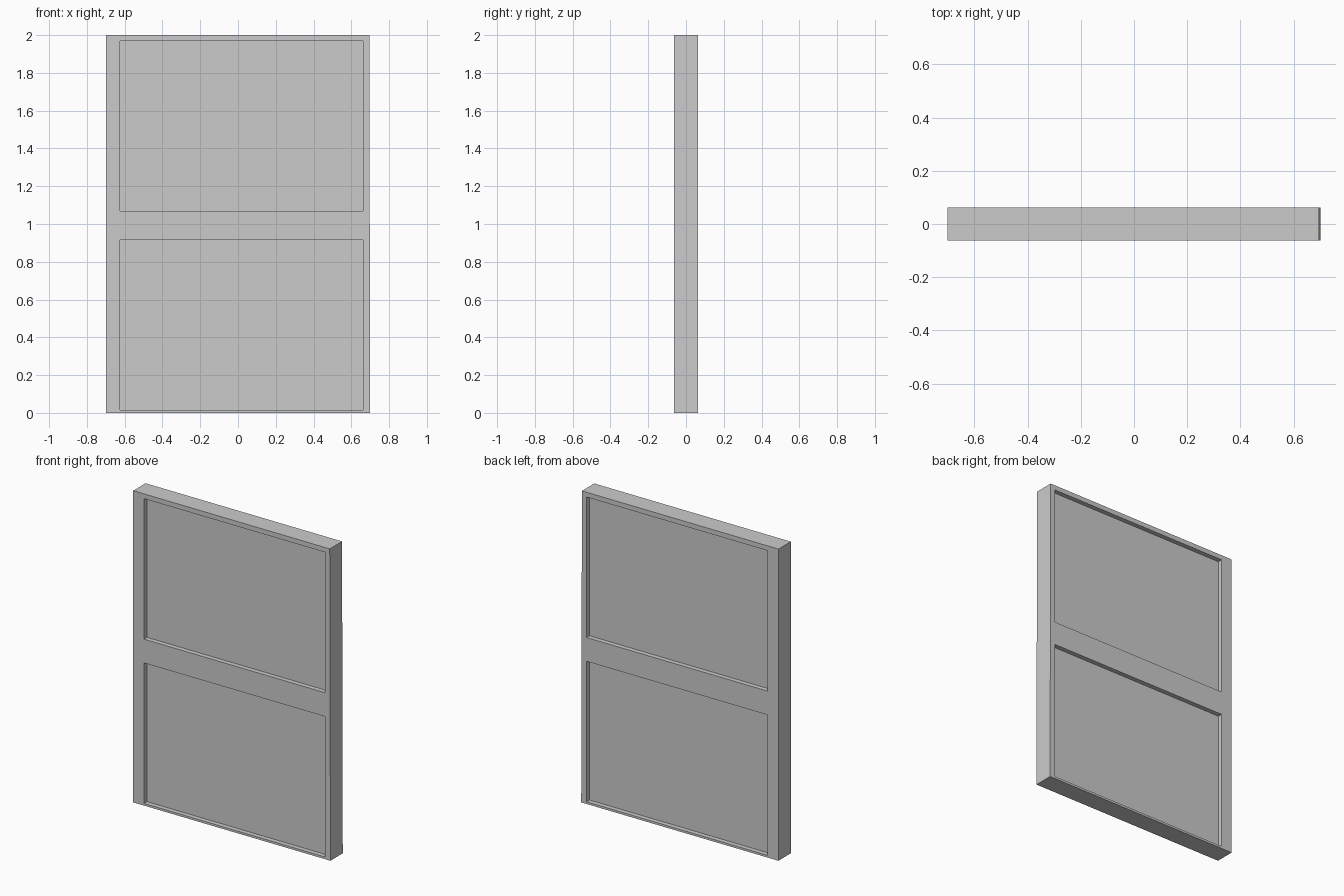
import bpy
import bmesh

if "Cube" in bpy.data.objects:
    bpy.data.objects.remove(bpy.data.objects["Cube"])

DEPTH = 0.125          # full thickness along y
RECESS = 0.03          # depth of each recessed field
X0, X1 = -0.624, 0.662
FIELDS = [(0.014, 0.915), (1.068, 1.969)]   # z ranges of lower and upper field


def prism(name, outline, y0, y1):
    """Extrude an x/z outline from y0 to y1."""
    bm = bmesh.new()
    face = bm.faces.new([bm.verts.new((x, y0, z)) for x, z in outline])
    ext = bmesh.ops.extrude_face_region(bm, geom=[face])
    verts = [g for g in ext["geom"] if isinstance(g, bmesh.types.BMVert)]
    bmesh.ops.translate(bm, verts=verts, vec=(0, y1 - y0, 0))
    bmesh.ops.recalc_face_normals(bm, faces=bm.faces)
    mesh = bpy.data.meshes.new(name)
    bm.to_mesh(mesh)
    bm.free()
    obj = bpy.data.objects.new(name, mesh)
    bpy.context.collection.objects.link(obj)
    return obj


# Slab, its right edge leaning in very slightly towards the top
half = DEPTH / 2
panel = prism("window_panel", [(-0.70, 0), (0.70, 0), (0.695, 2), (-0.70, 2)], -half, half)

# Recessed fields, cut into the front and the back
cutters = []
for z0, z1 in FIELDS:
    for y0, y1 in ((-half - 0.1, -half + RECESS), (half - RECESS, half + 0.1)):
        cutter = prism("field_cutter", [(X0, z0), (X1, z0), (X1, z1), (X0, z1)], y0, y1)
        cutter.hide_render = True
        cutters.append(cutter)
        mod = panel.modifiers.new("field", 'BOOLEAN')
        mod.operation = 'DIFFERENCE'
        mod.solver = 'EXACT'
        mod.object = cutter

# Apply the cuts and drop the helpers
bpy.context.view_layer.objects.active = panel
for mod in list(panel.modifiers):
    bpy.ops.object.modifier_apply(modifier=mod.name)
for cutter in cutters:
    bpy.data.objects.remove(cutter)
